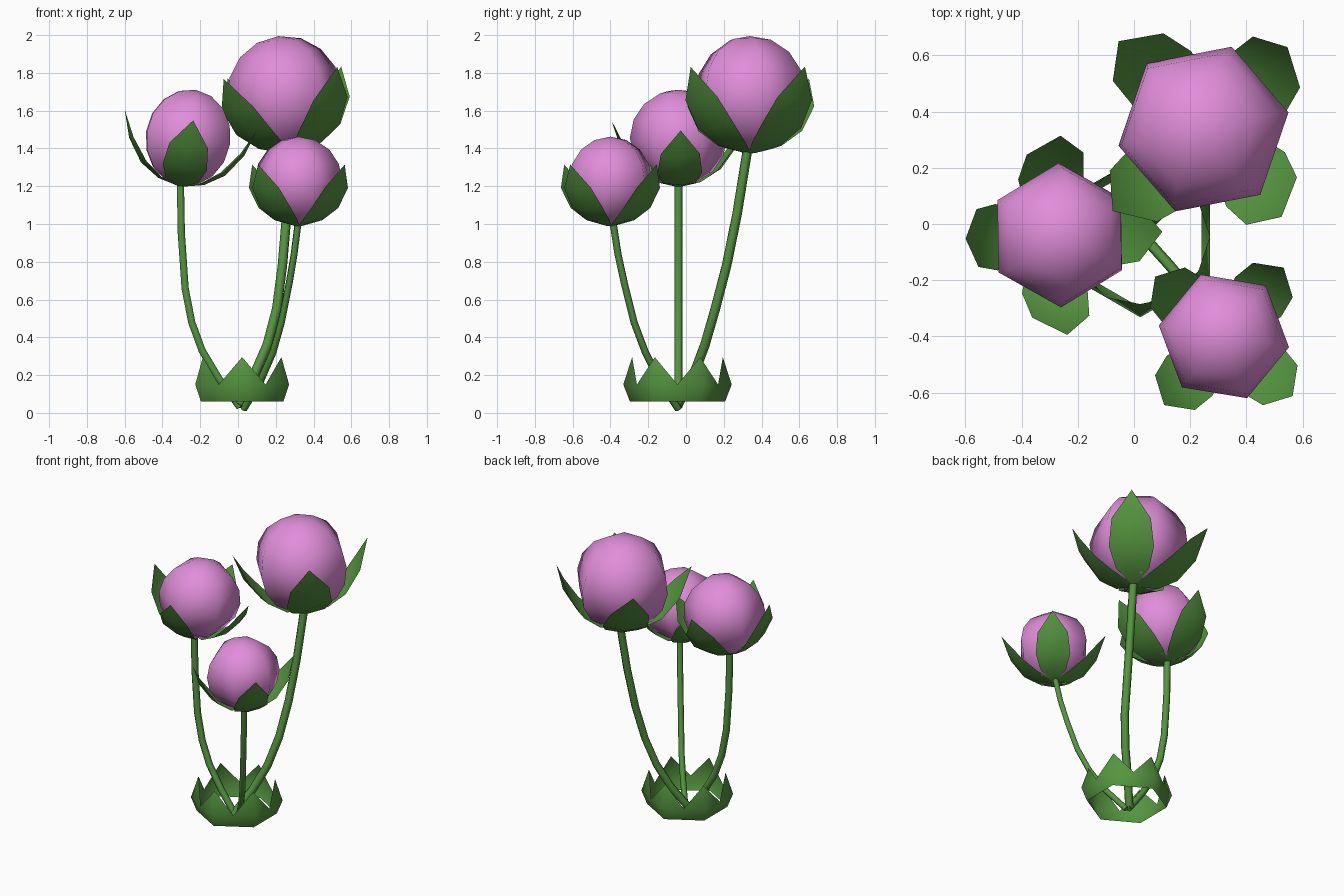
import bpy, math
from mathutils import Matrix

if "Cube" in bpy.data.objects:
    bpy.data.objects.remove(bpy.data.objects["Cube"])


def material(name, rgb):
    m = bpy.data.materials.new(name)
    m.diffuse_color = (*rgb, 1)
    m.use_nodes = True
    m.node_tree.nodes["Principled BSDF"].inputs["Base Color"].default_value = m.diffuse_color
    return m


PINK = material("petal_pink", (0.75, 0.27, 0.70))
GREEN = material("leaf_green", (0.09, 0.30, 0.05))


def mesh_object(name, verts, faces, mat):
    me = bpy.data.meshes.new(name)
    me.from_pydata(verts, [], faces)
    me.polygons.foreach_set("use_smooth", [True] * len(me.polygons))
    me.materials.append(mat)
    ob = bpy.data.objects.new(name, me)
    bpy.context.collection.objects.link(ob)
    return ob


def polar(r, deg, z, c=(0.022, -0.045)):
    a = math.radians(deg)
    return (c[0] + r * math.cos(a), c[1] + r * math.sin(a), z)


# Pointed collar: open six-sided band with a folded tip at every corner
def collar():
    verts, faces = [], []
    for i in range(6):
        a = 30 + 60 * i
        verts += [polar(0.252, a, 0.06), polar(0.287, a, 0.15),
                  polar(0.248, a + 30, 0.15), polar(0.24, a, 0.295)]
    for i in range(6):
        b, n, p = 4 * i, 4 * ((i + 1) % 6), 4 * ((i - 1) % 6)
        faces += [(b, n, n + 1, b + 2, b + 1),
                  (b + 1, b + 2, b + 3), (p + 2, b + 1, b + 3)]
    mesh_object("collar", verts, faces, GREEN)


# Stem: six-sided tube along a path
def stem(name, points, radius):
    cu = bpy.data.curves.new(name, 'CURVE')
    cu.dimensions = '3D'
    cu.bevel_depth = radius
    cu.bevel_resolution = 1
    cu.use_fill_caps = True
    sp = cu.splines.new('POLY')
    sp.points.add(len(points) - 1)
    for p, co in zip(sp.points, points):
        p.co = (*co, 1)
    cu.materials.append(GREEN)
    ob = bpy.data.objects.new(name, cu)
    bpy.context.collection.objects.link(ob)
    bpy.ops.object.select_all(action='DESELECT')
    bpy.context.view_layer.objects.active = ob
    ob.select_set(True)
    bpy.ops.object.convert(target='MESH')


# Sepal rows in bud radii: distance out, height, half width, edge cupping
SEPAL = [(0.05, 0.0, 0.07, 0.0), (0.48, 0.10, 0.34, 0.06), (0.88, 0.36, 0.46, 0.09),
         (1.20, 0.82, 0.40, 0.07), (1.38, 1.38, 0.0, 0.0)]


# Flower head: six-sided bud with four sepals, standing on its base point
def head(name, base, r, tilt, bud_turn, sepal_turn):
    place = (Matrix.Translation(base) @ Matrix.Rotation(math.radians(tilt), 4, 'Y')
             @ Matrix.Scale(r, 4))
    bpy.ops.mesh.primitive_uv_sphere_add(segments=6, ring_count=8, radius=1)
    bud = bpy.context.object
    bud.name = name + "_bud"
    bud.data.materials.append(PINK)
    bpy.ops.object.shade_smooth()
    bud.matrix_world = (place @ Matrix.Translation((0, 0, 1.01))
                        @ Matrix.Rotation(math.radians(bud_turn + 30), 4, 'Z'))
    verts = []
    for out, h, w, cup in SEPAL[:-1]:
        verts += [(out - cup, -w, h + cup * 0.5), (out, 0, h), (out - cup, w, h + cup * 0.5)]
    verts.append((SEPAL[-1][0], 0, SEPAL[-1][1]))
    faces = []
    for k in range(3):
        for j in range(2):
            a = 3 * k + j
            faces.append((a, a + 3, a + 4, a + 1))
    faces += [(9, 12, 10), (10, 12, 11)]
    for i in range(4):
        ob = mesh_object(f"{name}_sepal_{i + 1}", verts, faces, GREEN)
        ob.matrix_world = place @ Matrix.Rotation(math.radians(sepal_turn + 90 * i), 4, 'Z')


collar()

stem("left_stem", [(0.01, -0.04, 0.03), (-0.1, -0.04, 0.18), (-0.19, -0.04, 0.33),
                   (-0.245, -0.04, 0.48), (-0.28, -0.04, 0.66), (-0.3, -0.04, 0.95),
                   (-0.305, -0.04, 1.22)], 0.022)
stem("tall_stem", [(0.0, -0.045, 0.04), (0.085, 0.04, 0.2), (0.155, 0.1, 0.36),
                   (0.205, 0.155, 0.55), (0.235, 0.215, 0.78), (0.258, 0.27, 1.05),
                   (0.278, 0.325, 1.39)], 0.026)
stem("front_stem", [(0.03, -0.04, 0.02), (0.12, -0.14, 0.17), (0.185, -0.215, 0.32),
                    (0.23, -0.275, 0.48), (0.27, -0.325, 0.68), (0.297, -0.36, 0.84),
                    (0.32, -0.388, 1.02)], 0.019)

head("left", (-0.305, -0.04, 1.2), 0.257, 9, 31, 2)
head("tall", (0.28, 0.338, 1.375), 0.31, -6, 11, 43)
head("front", (0.32, -0.4, 0.99), 0.235, 0, -9.5, 49)
